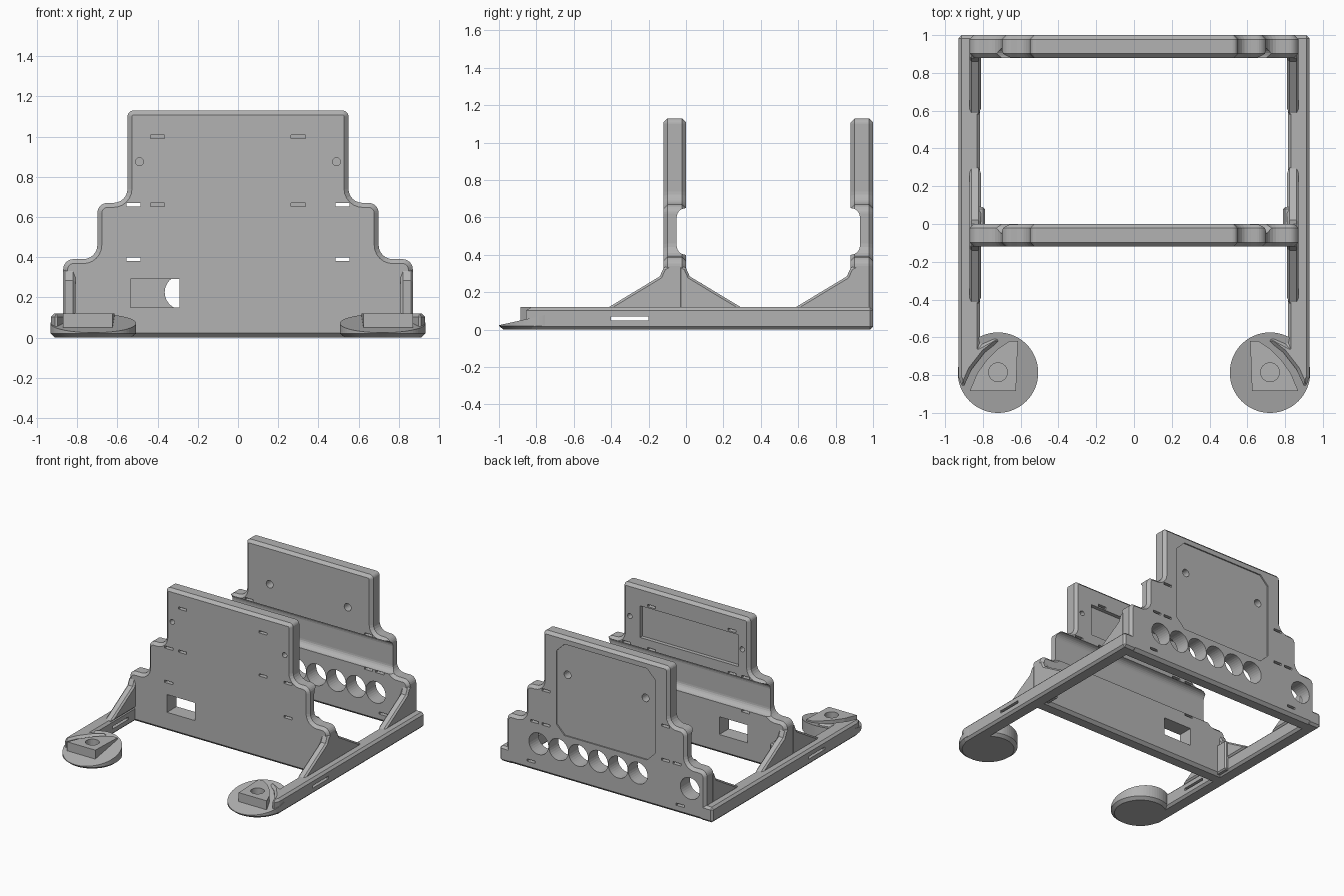
import bpy, bmesh, math
from mathutils import Vector

cube = bpy.data.objects.get("Cube")
if cube:
    bpy.data.objects.remove(cube, do_unlink=True)

grey = bpy.data.materials.new("plain_grey")
grey.use_nodes = True
grey.diffuse_color = (0.45, 0.45, 0.45, 1)
grey.node_tree.nodes["Principled BSDF"].inputs["Base Color"].default_value = (0.45, 0.45, 0.45, 1)


def finish(name, bm):
    bmesh.ops.recalc_face_normals(bm, faces=bm.faces)
    mesh = bpy.data.meshes.new(name)
    bm.to_mesh(mesh)
    bm.free()
    mesh.materials.append(grey)
    obj = bpy.data.objects.new(name, mesh)
    bpy.context.collection.objects.link(obj)
    return obj


def prism(name, pts, axis, lo, hi, bevel=0):
    """Extrude a 2D outline along an axis, with optional chamfered edges."""
    place = {"X": lambda a, b, t: (t, a, b),
             "Y": lambda a, b, t: (a, t, b),
             "Z": lambda a, b, t: (a, b, t)}[axis]
    bm = bmesh.new()
    ends = [[bm.verts.new(place(a, b, t)) for a, b in pts] for t in (lo, hi)]
    for ring in ends:
        bm.faces.new(ring)
    for i in range(len(pts)):
        j = (i + 1) % len(pts)
        bm.faces.new((ends[0][i], ends[0][j], ends[1][j], ends[1][i]))
    obj = finish(name, bm)
    if bevel:
        mod = obj.modifiers.new("chamfer", "BEVEL")
        mod.width = bevel
        mod.segments = 1
        mod.limit_method = "ANGLE"
        mod.angle_limit = math.radians(50)
    return obj


def rect(x0, x1, z0, z1):
    return [(x0, z0), (x1, z0), (x1, z1), (x0, z1)]


def circle(x, z, r, n=32):
    return [(x + r * math.cos(math.tau * i / n), z + r * math.sin(math.tau * i / n)) for i in range(n)]


def rounded(corners, n=6):
    """Outline from (x, z, radius) corners that are square."""
    out = []
    for i, (x, z, r) in enumerate(corners):
        p = Vector((x, z))
        if not r:
            out.append((x, z))
            continue
        u = (Vector(corners[i - 1][:2]) - p).normalized()
        v = (Vector(corners[(i + 1) % len(corners)][:2]) - p).normalized()
        c = p + (u + v) * r
        for k in range(n + 1):
            t = math.pi / 2 * k / n
            out.append(tuple(c - (v * math.cos(t) + u * math.sin(t)) * r))
    return out


def carve(obj, cutters):
    """Subtract the cutters, bake the result and remove the cutters."""
    for c in cutters:
        c.hide_render = True
        mod = obj.modifiers.new("cut", "BOOLEAN")
        mod.operation = "DIFFERENCE"
        mod.solver = "EXACT"
        mod.object = c
    bpy.context.view_layer.update()
    deps = bpy.context.evaluated_depsgraph_get()
    mesh = bpy.data.meshes.new_from_object(obj.evaluated_get(deps))
    obj.modifiers.clear()
    obj.data = mesh
    for c in cutters:
        bpy.data.objects.remove(c, do_unlink=True)


# Stepped outline shared by both upright panels
half = [(0.87, 0, 0), (0.87, 0.39, 0.05), (0.70, 0.39, 0.07), (0.70, 0.67, 0.05),
        (0.55, 0.67, 0.07), (0.55, 1.13, 0.03)]
outline = rounded(half + [(-x, z, r) for x, z, r in reversed(half)])


def make_panel(name, y, groove_side, slots, holes, pockets):
    panel = prism(name, outline, "Y", y, y + 0.12, 0.022)
    cutters = [prism("cutter", rect(x - 0.035, x + 0.035, z - 0.009, z + 0.009), "Y", y - 0.1, y + 0.2)
               for x, z in slots]
    cutters += [prism("cutter", shape, "Y", y - 0.1, y + 0.2) for shape in holes]
    cutters += [prism("cutter", shape, "Y", lo, hi) for shape, lo, hi in pockets]
    # Long groove with rounded inner corners
    face, d = (y + 0.12, -1) if groove_side > 0 else (y, 1)
    arc = [(0.05 * math.sin(math.pi / 2 * k / 6), 0.05 * math.cos(math.pi / 2 * k / 6)) for k in range(7)]
    groove = [(face - d * 0.05, 0.65)] + [(face + d * a, 0.60 + b) for a, b in arc]
    groove += [(face + d * a, 0.45 - b) for a, b in reversed(arc)] + [(face - d * 0.05, 0.40)]
    cutters.append(prism("cutter", groove, "X", -1, 1))
    carve(panel, cutters)


pairs = [(s * 0.52, z) for s in (-1, 1) for z in (0.39, 0.66)]

make_panel("front_panel", -0.12, 1,
           pairs + [(x, z) for x in (-0.4, 0.3) for z in (0.66, 1.0)],
           [circle(s * 0.49, 0.875, 0.02, 16) for s in (-1, 1)] + [rect(-0.535, -0.29, 0.15, 0.29)],
           [(rect(-0.46, 0.40, 0.73, 0.98), -0.03, 0.05)])

octagon = [(-0.43, 0.42), (-0.36, 0.35), (0.36, 0.35), (0.43, 0.42),
           (0.43, 1.0), (0.36, 1.07), (-0.36, 1.07), (-0.43, 1.0)]
make_panel("back_panel", 0.88, -1,
           pairs + [(s * x, z) for s in (-1, 1) for x, z in ((0.62, 0.39), (0.65, 0.07))],
           [circle(s * 0.34, 0.83, 0.03, 20) for s in (-1, 1)]
           + [circle(-0.28 + 0.173 * i, 0.225, 0.085) for i in range(6)] + [circle(-0.735, 0.225, 0.085)],
           [(octagon, 0.99, 1.1)])

for s, side in ((1, "left"), (-1, "right")):
    # Side rail with a curved front end and a strap slot
    path = [(0.93, 1), (0.815, 1), (0.815, -0.64), (0.74, -0.60), (0.70, -0.61),
            (0.79, -0.68), (0.86, -0.77), (0.905, -0.87), (0.93, -0.81)]
    rail = prism(side + "_rail", [(s * x, y) for x, y in path], "Z", 0, 0.12, 0.018)
    carve(rail, [prism("cutter", rect(-0.4, -0.2, 0.05, 0.07), "X", s * 0.7, s * 1.1)])

    # Sloping braces between rail and panels
    for name, y, d in (("front", -0.12, -1), ("middle", 0.0, 1), ("back", 0.88, -1)):
        shape = [(y + d * 0.31, 0.11), (y + d * 0.02, 0.285), (y, 0.33),
                 (y - d * 0.04, 0.35), (y - d * 0.04, 0.11)]
        prism(f"{side}_{name}_brace", shape, "X", s * 0.81, s * 0.872, 0.012)
    prism(side + "_inner_bracket", rect(0.79, 0.83, -0.02, 0.09) if s > 0 else rect(-0.83, -0.79, -0.02, 0.09),
          "Z", 0.01, 0.25, 0.01)

    # Round foot with a sloping top
    bm = bmesh.new()
    bmesh.ops.create_cone(bm, cap_ends=True, segments=64, radius1=0.188, radius2=0.213, depth=0.02)
    bmesh.ops.translate(bm, verts=bm.verts, vec=(s * 0.72, -0.787, 0.01))
    top = max(bm.faces, key=lambda f: f.calc_center_median().z)
    new = bmesh.ops.extrude_face_region(bm, geom=[top])["geom"]
    if top.is_valid:
        bmesh.ops.delete(bm, geom=[top], context="FACES_ONLY")
    for v in new:
        if isinstance(v, bmesh.types.BMVert):
            v.co.z = 0.024 + 0.22 * (v.co.y + 1)
    finish(side + "_foot", bm)

    # Mounting block with a blind screw hole
    shape = [(0.87, -0.885), (0.625, -0.885), (0.615, -0.62), (0.66, -0.62), (0.72, -0.66),
             (0.78, -0.72), (0.83, -0.79)]
    block = prism(side + "_mount_block", [(s * x, y) for x, y in shape], "Z", 0.02, 0.12)
    foot = bpy.data.objects[side + "_foot"]
    for part in (block, foot):
        carve(part, [prism("cutter", circle(s * 0.72, -0.785, 0.05, 24), "Z", 0.05, 0.2)])
